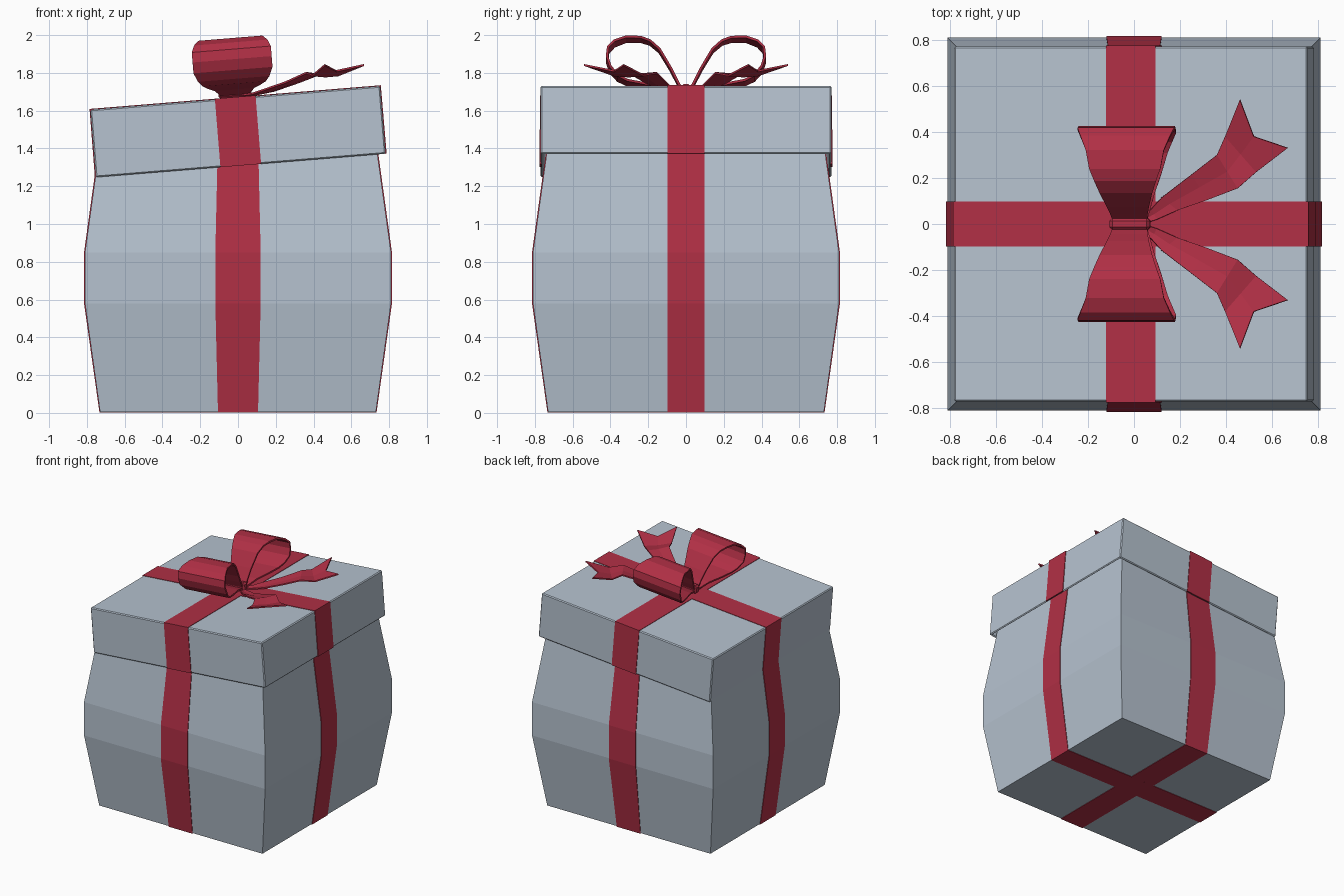
import bpy, bmesh, math
from mathutils import Matrix

if "Cube" in bpy.data.objects:
    bpy.data.objects.remove(bpy.data.objects["Cube"])


def material(name, rgb):
    m = bpy.data.materials.new(name)
    m.diffuse_color = (*rgb, 1)
    m.use_nodes = True
    m.node_tree.nodes["Principled BSDF"].inputs["Base Color"].default_value = m.diffuse_color
    return m


PAPER = material("pale blue paper", (0.47, 0.545, 0.63))
RED = material("red ribbon", (0.44, 0.029, 0.06))

# Tilted frame shared by the lid and the bow
LID = Matrix.Translation((0, 0, 1.489)) @ Matrix.Rotation(math.radians(-4.65), 4, 'Y')
W, H = 0.77, 0.18          # lid half width and half height


def finish(name, bm, mat, thick=0, offset=0, bevel=0, matrix=None):
    bmesh.ops.recalc_face_normals(bm, faces=bm.faces)
    me = bpy.data.meshes.new(name)
    bm.to_mesh(me)
    bm.free()
    me.materials.append(mat)
    ob = bpy.data.objects.new(name, me)
    bpy.context.collection.objects.link(ob)
    if matrix:
        ob.matrix_world = matrix
    if thick:
        s = ob.modifiers.new("thickness", 'SOLIDIFY')
        s.thickness, s.offset = thick, offset
    if bevel:
        b = ob.modifiers.new("edge", 'BEVEL')
        b.width, b.segments, b.limit_method = bevel, 1, 'ANGLE'
    return ob


def sheet(name, rows, thick, matrix=None):
    """Grid of points turned into a thin ribbon."""
    bm = bmesh.new()
    g = [[bm.verts.new(p) for p in row] for row in rows]
    for a, b in zip(g, g[1:]):
        for i in range(len(a) - 1):
            bm.faces.new((a[i], a[i + 1], b[i + 1], b[i]))
    return finish(name, bm, RED, thick, 0, 0, matrix)


def band(name, path, along, thick=0.01, matrix=None):
    """Ribbon following (distance, height, half width) along the x or y axis."""
    rows = []
    for d, z, w in path:
        if along == 'x':
            rows.append([(d, -w, z), (d, w, z)])
        else:
            rows.append([(-w, d, z), (w, d, z)])
    return sheet(name, rows, thick, matrix)


# Bulging box body: (height, half width, front ribbon half width)
levels = [(0.005, 0.73, 0.106), (0.58, 0.81, 0.12), (0.85, 0.81, 0.12),
          (1.37, 0.738, 0.108), (1.48, 0.73, 0.107)]
bm = bmesh.new()
rings = [[bm.verts.new((sx * h, sy * h, z))
          for sx, sy in ((-1, -1), (1, -1), (1, 1), (-1, 1))] for z, h, _ in levels]
for a, b in zip(rings, rings[1:]):
    for i in range(4):
        j = (i + 1) % 4
        bm.faces.new((a[i], a[j], b[j], b[i]))
bm.faces.new(rings[0][::-1])
bm.faces.new(rings[-1])
finish("box_body", bm, PAPER)

# Ribbons wrapped under and up the body
for along, name in (('x', "body_ribbon_sides"), ('y', "body_ribbon_front_back")):
    side = [(h, z, 0.098 if along == 'x' else w) for z, h, w in levels]
    path = [(-h, z, w) for h, z, w in side[::-1]] + side
    band(name, path, along)

# Hollow tilted lid
bm = bmesh.new()
bmesh.ops.create_cube(bm, size=2, matrix=Matrix.Diagonal((W, W, H, 1)))
bmesh.ops.delete(bm, geom=[f for f in bm.faces if f.normal.z < -0.5], context='FACES_ONLY')
finish("lid", bm, PAPER, 0.022, -1, 0.007, LID)

# Ribbons over the lid
for along, w, name in (('x', 0.098, "lid_ribbon_sides"), ('y', 0.108, "lid_ribbon_front_back")):
    band(name, [(-W, -H, w), (-W, H, w), (W, H, w), (W, -H, w)], along, 0.01, LID)

# Bow loops: (distance, height, half width) in the lid frame
loop = [(0.02, 0.215, 0.075), (0.05, 0.27, 0.082), (0.08, 0.33, 0.092), (0.14, 0.43, 0.115),
        (0.19, 0.473, 0.135), (0.24, 0.49, 0.155), (0.32, 0.49, 0.17), (0.38, 0.468, 0.195),
        (0.412, 0.435, 0.21), (0.418, 0.385, 0.21), (0.40, 0.33, 0.21), (0.36, 0.285, 0.19),
        (0.31, 0.26, 0.168), (0.22, 0.245, 0.14), (0.12, 0.23, 0.105), (0.02, 0.2, 0.075)]
for s, side in ((-1, "front"), (1, "back")):
    band("bow_loop_" + side, [(s * d, z, w) for d, z, w in loop], 'y', 0.013, LID)

# Bow knot
bm = bmesh.new()
bmesh.ops.create_cube(bm, size=2, matrix=Matrix.Translation((0, 0, 0.212))
                      @ Matrix.Diagonal((0.088, 0.028, 0.034, 1)))
finish("bow_knot", bm, RED, bevel=0.014, matrix=LID)

# Forked tails: left edge, right edge (x, y) and height of each row
tail = [((0.03, 0.03), (0.04, 0.0), 1.685), ((0.075, 0.065), (0.10, 0.02), 1.69),
        ((0.12, 0.115), (0.19, 0.06), 1.705), ((0.25, 0.215), (0.32, 0.105), 1.75),
        ((0.36, 0.30), (0.45, 0.155), 1.80), ((0.395, 0.38), (0.53, 0.225), 1.787)]
for s, side in ((-1, "front"), (1, "back")):
    rows = []
    for (ax, ay), (bx, by), z in tail:
        rows.append([(ax, s * ay, z), ((ax + bx) / 2, s * (ay + by) / 2, z - 0.006), (bx, s * by, z)])
    rows.append([(0.46, s * 0.54, 1.842), (0.52, s * 0.38, 1.81), (0.667, s * 0.33, 1.842)])
    sheet("bow_tail_" + side, rows, 0.01)
